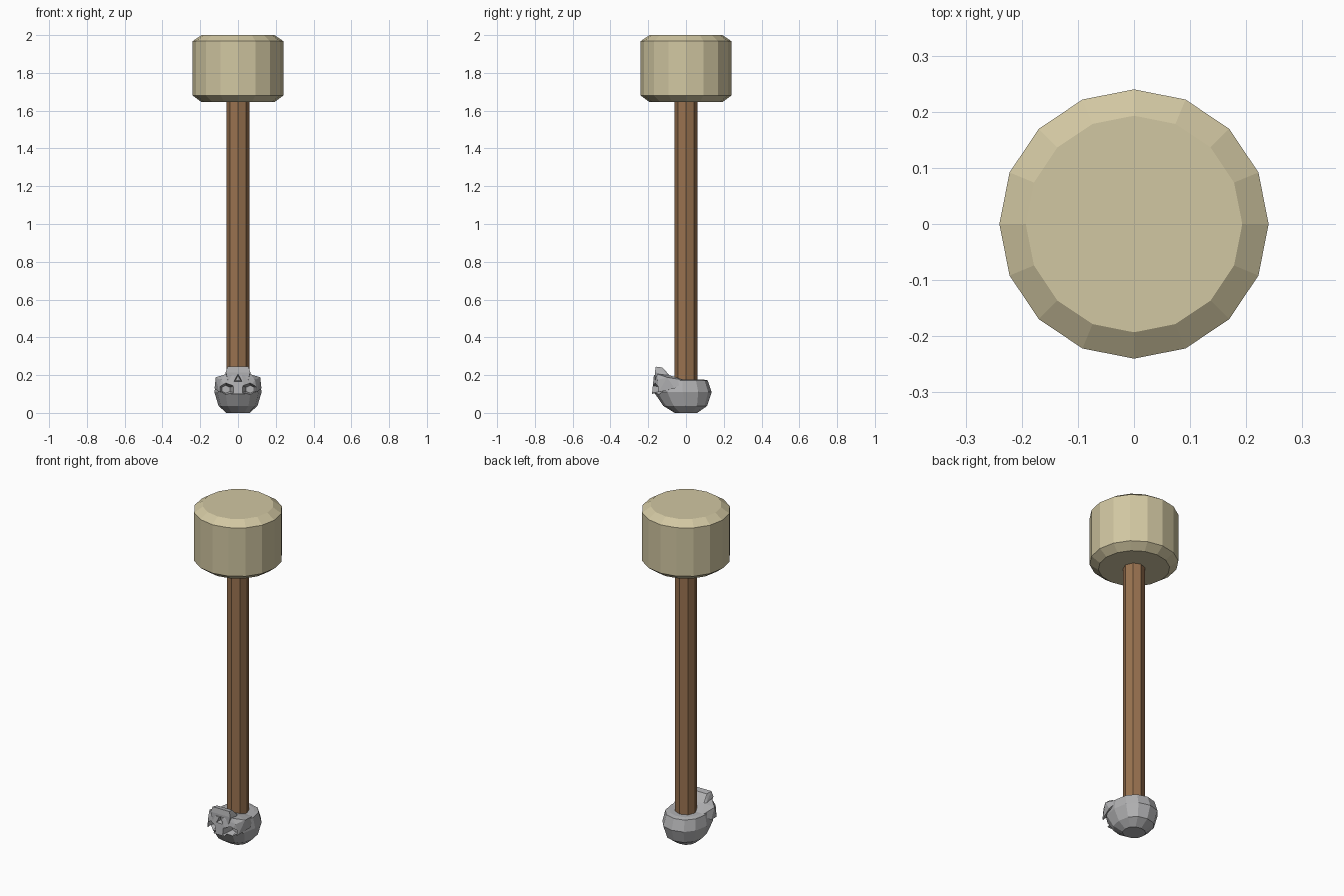
import bpy, bmesh
from math import sin, cos, pi, copysign
from mathutils import Matrix

old = bpy.data.objects.get("Cube")
if old:
    bpy.data.objects.remove(old, do_unlink=True)


def material(name, rgb):
    m = bpy.data.materials.new(name)
    m.use_nodes = True
    m.diffuse_color = (*rgb, 1)
    m.node_tree.nodes["Principled BSDF"].inputs["Base Color"].default_value = (*rgb, 1)
    return m


CREAM = material("pale cream", (0.64, 0.57, 0.36))
WOOD = material("brown wood", (0.32, 0.17, 0.08))
GREY = material("grey metal", (0.44, 0.44, 0.45))


def finish(bm, name, mat):
    bmesh.ops.recalc_face_normals(bm, faces=bm.faces)
    mesh = bpy.data.meshes.new(name)
    bm.to_mesh(mesh)
    bm.free()
    mesh.materials.append(mat)
    obj = bpy.data.objects.new(name, mesh)
    bpy.context.scene.collection.objects.link(obj)
    return obj


def loft(name, rings, sides, mat, power=1.0):
    """Closed stack of rings: (z, half width, front y, back y)."""
    bm = bmesh.new()
    loops = []
    for z, w, y0, y1 in rings:
        loop = []
        for i in range(sides):
            a = 2 * pi * i / sides
            c, s = [copysign(abs(round(v, 6)) ** power, v) for v in (cos(a), sin(a))]
            loop.append(bm.verts.new((w * c, (y0 + y1) / 2 + s * (y1 - y0) / 2, z)))
        loops.append(loop)
    for a, b in zip(loops, loops[1:]):
        for i in range(sides):
            j = (i + 1) % sides
            bm.faces.new((a[i], a[j], b[j], b[i]))
    bm.faces.new(loops[0])
    bm.faces.new(loops[-1])
    return finish(bm, name, mat)


def hull(name, points, mat):
    """Convex block from points mirrored across x."""
    bm = bmesh.new()
    for x, y, z in points:
        for sx in {x, -x}:
            bm.verts.new((sx, y, z))
    res = bmesh.ops.convex_hull(bm, input=bm.verts)
    bmesh.ops.delete(bm, geom=list({g for g in res["geom_interior"]}), context="VERTS")
    bmesh.ops.dissolve_limit(bm, angle_limit=0.05, verts=bm.verts, edges=bm.edges)
    return finish(bm, name, mat)


def apply_boolean(target, other, operation):
    mod = target.modifiers.new(operation.lower(), "BOOLEAN")
    mod.operation = operation
    mod.solver = "EXACT"
    mod.object = other
    bpy.context.view_layer.update()
    graph = bpy.context.evaluated_depsgraph_get()
    mesh = bpy.data.meshes.new_from_object(target.evaluated_get(graph))
    target.modifiers.clear()
    target.data = mesh
    bpy.data.objects.remove(other, do_unlink=True)


# Mallet head and handle
loft("mallet_head", [(z, r, -r, r) for z, r in
                     ((1.645, 0.193), (1.68, 0.24), (1.968, 0.24), (2.0, 0.193))], 16, CREAM)
loft("handle", [(z, 0.06, -0.06, 0.06) for z in (0.1, 1.66)], 8, WOOD)

# Upturned skull pommel: cranium, then upper jaw with cheekbones
skull = loft("skull_pommel", [(0.0, 0.062, -0.06, 0.06),
                              (0.037, 0.103, -0.12, 0.112),
                              (0.11, 0.125, -0.17, 0.136),
                              (0.172, 0.113, -0.155, 0.115),
                              (0.177, 0.09, -0.13, 0.09)], 12, GREY, 0.9)
cheeks = hull("cheekbones", [(0.065, -0.15, 0.205), (0.118, -0.1, 0.188), (0.124, -0.06, 0.13),
                             (0.09, -0.15, 0.175), (0.1, -0.145, 0.11), (0.04, -0.18, 0.1),
                             (0.02, -0.17, 0.2), (0.06, -0.09, 0.2), (0.1, 0.0, 0.172)], GREY)
jaw = hull("upper_jaw", [(0.055, -0.16, 0.245), (0.05, -0.125, 0.24), (0.065, -0.165, 0.215),
                         (0.065, -0.1, 0.2), (0.05, -0.165, 0.16), (0.06, -0.06, 0.17)], GREY)
apply_boolean(skull, cheeks, "UNION")
apply_boolean(skull, jaw, "UNION")


# Eye sockets and nose cut as tapered pits
def pit(x, z, width, height, sides, depth, turn):
    bm = bmesh.new()
    bmesh.ops.create_cone(bm, cap_ends=True, segments=sides, radius1=1.2, radius2=0.6,
                          depth=1, matrix=Matrix.Rotation(turn, 4, "Z"))
    shape = (Matrix.Translation((x, -0.195 + depth / 2, z))
             @ Matrix.Rotation(-pi / 2, 4, "X")
             @ Matrix.Diagonal((width, height, depth, 1)))
    bmesh.ops.transform(bm, matrix=shape, verts=bm.verts)
    cutter = finish(bm, "pit_cutter", GREY)
    cutter.hide_render = True
    apply_boolean(skull, cutter, "DIFFERENCE")


for side in (-1, 1):
    pit(side * 0.064, 0.125, 0.042, 0.034, 6, 0.085, 0)
pit(0, 0.18, 0.026, 0.03, 3, 0.05, pi)
